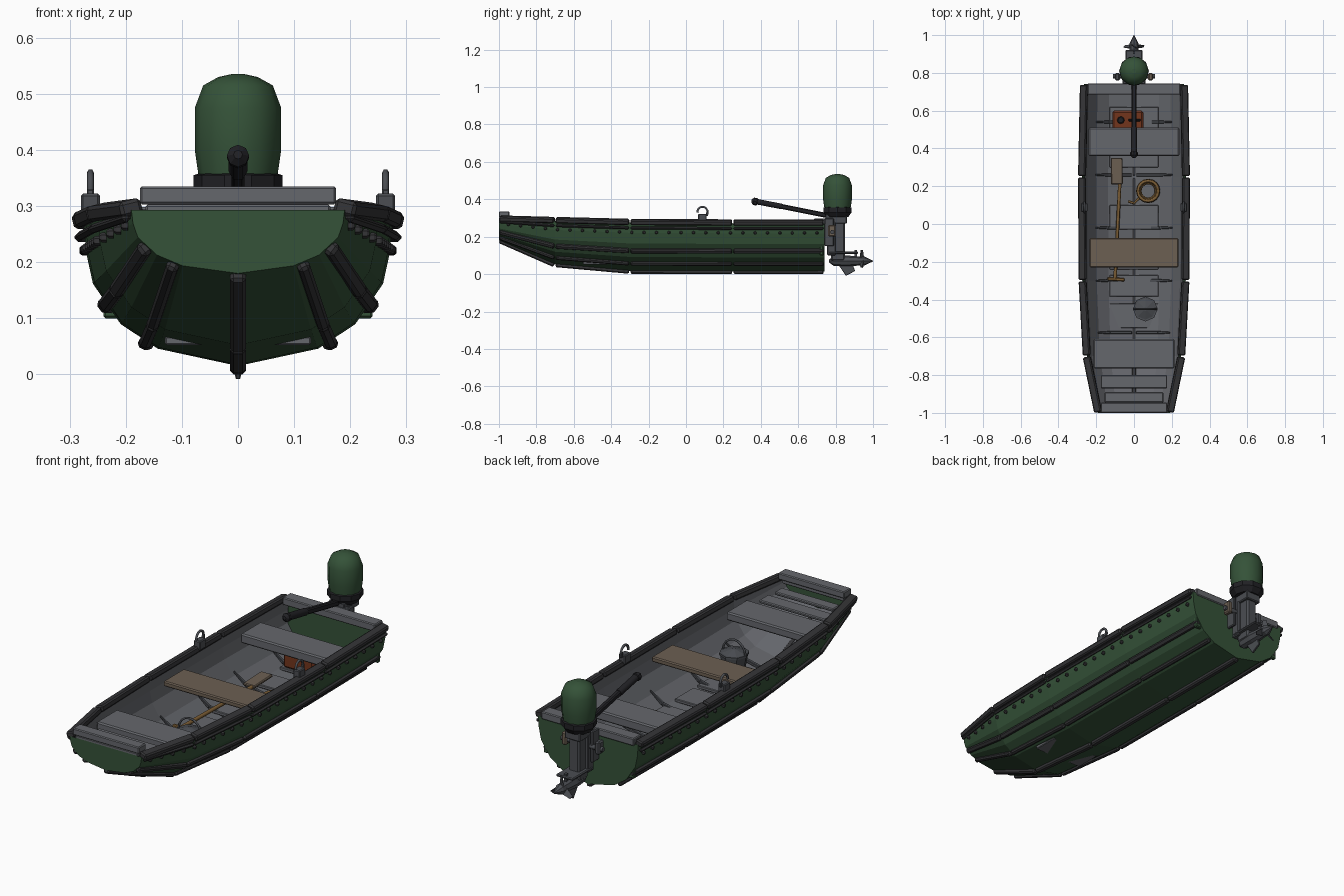
import bpy, math
from mathutils import Vector, Matrix

if "Cube" in bpy.data.objects:
    bpy.data.objects.remove(bpy.data.objects["Cube"])

def mat(name, c):
    m = bpy.data.materials.new(name)
    m.diffuse_color = (*c, 1)
    m.use_nodes = True
    m.node_tree.nodes["Principled BSDF"].inputs["Base Color"].default_value = m.diffuse_color
    return m

GREEN = mat("green paint", (.035, .085, .04))
METAL = mat("grey metal", (.13, .135, .15))
DARK = mat("dark trim", (.035, .035, .038))
BLACK = mat("black", (.015, .015, .018))
STEEL = mat("steel", (.07, .075, .085))
WOOD = mat("wood", (.15, .115, .085))
ROPE = mat("rope", (.2, .11, .035))
RED = mat("tank red", (.17, .035, .012))

def mesh(name, verts, faces, m, bevel=0):
    me = bpy.data.meshes.new(name)
    me.from_pydata([tuple(v) for v in verts], [], faces)
    me.update()
    me.materials.append(m)
    o = bpy.data.objects.new(name, me)
    bpy.context.collection.objects.link(o)
    if bevel:
        b = o.modifiers.new("bevel", 'BEVEL')
        b.width, b.segments = bevel, 1
    return o

BOXF = [(0, 1, 3, 2), (4, 6, 7, 5), (0, 4, 5, 1), (2, 3, 7, 6), (0, 2, 6, 4), (1, 5, 7, 3)]

def box(name, x, y, z, m, bevel=.004):
    return mesh(name, [(a, b, c) for a in x for b in y for c in z], BOXF, m, bevel)

def bar(name, p, q, w, h, m, up=(0, 0, 1), bevel=.004, taper=1):
    """Box running from p to q; w across, h along up."""
    p, q = Vector(p), Vector(q)
    d = (q - p).normalized()
    s = d.cross(Vector(up)).normalized()
    u = s.cross(d)
    vs = [e + s * (i * w * k / 2) + u * (j * h * k / 2)
          for e, k in ((p, 1), (q, taper)) for i in (-1, 1) for j in (-1, 1)]
    return mesh(name, vs, BOXF, m, bevel)

def lathe(name, prof, n, m, loc, axis=(0, 0, 1), smooth=False):
    """Revolve (radius, height) points about an axis."""
    rot = Vector((0, 0, 1)).rotation_difference(Vector(axis)).to_matrix()
    vs = [rot @ Vector((r * math.cos(2 * math.pi * i / n), r * math.sin(2 * math.pi * i / n), h)) + Vector(loc)
          for r, h in prof for i in range(n)]
    fs = [(k * n + i, k * n + (i + 1) % n, (k + 1) * n + (i + 1) % n, (k + 1) * n + i)
          for k in range(len(prof) - 1) for i in range(n)]
    fs += [tuple(range(n))[::-1], tuple(range((len(prof) - 1) * n, len(prof) * n))]
    o = mesh(name, vs, fs, m)
    if smooth:
        for p in o.data.polygons:
            p.use_smooth = len(p.vertices) == 4
    return o

def tube(name, pts, r, m, cyclic=False):
    c = bpy.data.curves.new(name, 'CURVE')
    c.dimensions, c.bevel_depth, c.bevel_resolution, c.use_fill_caps = '3D', r, 1, True
    s = c.splines.new('POLY')
    s.points.add(len(pts) - 1)
    for sp, p in zip(s.points, pts):
        sp.co = (*p, 1)
    s.use_cyclic_u = cyclic
    c.materials.append(m)
    o = bpy.data.objects.new(name, c)
    bpy.context.collection.objects.link(o)
    return o

# Hull stations: y, half width, sheer z, keel z; and the shared cross-section
ST = [(-1, .19, .293, .18), (-.7, .25, .285, .052), (-.3, .272, .275, .017), (.25, .275, .272, .015), (.74, .265, .272, .015)]
SEC = [(1, 1), (.985, .79), (.94, .57), (.76, .29), (.52, .12), (0, 0)]

def pt(st, u, v):
    y, w, top, keel = st
    return Vector((w * u, y, keel + (top - keel) * v))

def station(y):
    for a, b in zip(ST, ST[1:]):
        if y <= b[0]:
            t = (y - a[0]) / (b[0] - a[0])
            return tuple(i + (j - i) * t for i, j in zip(a, b))
    return ST[-1]

def loft(name, inset, m, caps):
    ring = SEC + [(-u, v) for u, v in SEC[-2::-1]]
    n, vs, fs = len(ring), [], []
    for y, w, top, keel in ST:
        vs += [pt((y, w - inset, top, keel + inset), u, v) for u, v in ring]
    for k in range(len(ST) - 1):
        fs += [(k * n + i, k * n + i + 1, (k + 1) * n + i + 1, (k + 1) * n + i) for i in range(n - 1)]
    if caps:
        fs += [tuple(range(n)), tuple(range((len(ST) - 1) * n, len(ST) * n))[::-1]]
    return mesh(name, vs, fs, m)

loft("hull", 0, GREEN, True)
loft("hull_lining", .012, METAL, False)

# Gunwales, rub strips, bottom strakes and keel, one bar per hull segment
for a, b in zip(ST, ST[1:]):
    g = Vector((0, .004, 0))
    bar("keel", pt(a, 0, 0) + g, pt(b, 0, 0) - g, .028, .03, DARK, bevel=.006)
    for s in (-1, 1):
        for name, u, v, w, h, off, nrm in (
                ("gunwale", 1, 1, .04, .028, (0, 0, .004), (.25, 0, 1)),
                ("rub_strip", 1, .9, .016, .016, (.008, 0, -.002), (0, 0, 1)),
                ("upper_strake", .85, .43, .026, .022, (.004, 0, -.003), (.8, 0, -.6)),
                ("lower_strake", .6, .17, .022, .02, (.002, 0, -.004), (.45, 0, -.9))):
            p, q = (pt(st, u, v) + Vector(off) + e for st, e in ((a, g), (b, -g)))
            flip = Matrix.Diagonal((s, 1, 1))
            bar(name, flip @ p, flip @ q, w, h, DARK, flip @ Vector(nrm), .006)

# Rivets along both sides
for i in range(26):
    p = pt(station(-.95 + i * .066), .988, .8)
    for s in (-1, 1):
        lathe("rivet", [(.009, 0), (.009, .008), (.005, .013)], 6, DARK, (s * (p.x - .002), p.y, p.z), (s, 0, 0))

# Bow and transom caps, bow steps, seats
box("bow_cap", (-.175, .175), (-1, -.945), (.303, .335), METAL)
box("bow_cap_support", (-.165, .165), (-.995, -.96), (.28, .303), METAL)
box("bow_step_front", (-.155, .155), (-.945, -.89), (.255, .27), METAL)
box("bow_step_rear", (-.175, .175), (-.87, -.8), (.245, .26), METAL)
box("transom_cap", (-.245, .245), (.685, .745), (.262, .298), METAL)
box("transom_pad", (-.24, .24), (.715, .735), (.1, .262), GREEN)
box("bow_seat", (-.215, .215), (-.765, -.61), (.225, .265), METAL, .006)
box("wood_seat", (-.235, .235), (-.23, -.075), (.225, .25), WOOD, .005)
box("rear_seat", (-.24, .24), (.36, .51), (.205, .25), METAL, .006)

# Floor boards and ribs
for y0, y1 in ((.5, .62), (.3, .42), (-.03, .1), (-.24, -.1), (-.385, -.27), (-.55, -.42)):
    box("floor_board", (-.13, .13), (y0, y1), (.052, .068), METAL, .003)
for y in (-.575, -.3, -.02, .26, .54):
    st = station(y)
    for s in (-1, 1):
        f = Vector((s, 1, 1))
        a, b, c = (pt(st, u, v) * f + Vector((0, 0, .022)) for u, v in ((.05, .02), (.5, .13), (.74, .31)))
        bar("rib_floor", a, b, .016, .014, STEEL, bevel=.002)
        bar("rib_side", b, c, .016, .014, STEEL, bevel=.002, taper=.5)

# Oarlocks: block, pin and open hook
for s in (-1, 1):
    x = s * .263
    box("oarlock_block", (x - .017, x + .017), (.065, .11), (.278, .322), STEEL)
    arc = [(x, .088 + .027 * math.cos(t), .333 + .027 * math.sin(t))
           for t in (math.radians(-10 + 25 * i) for i in range(9))]
    tube("oarlock_hook", arc, .006, STEEL)
    bar("oarlock_pin", (x, .112, .31), (x, .115, .335), .012, .012, STEEL, (0, 1, 0), .002)

# Fuel tank
box("fuel_tank", (-.115, .05), (.5, .6), (.068, .15), RED, .01)
lathe("fuel_cap", [(.02, 0), (.02, .014), (.014, .018)], 8, BLACK, (-.07, .55, .149))
bar("fuel_handle", (-.03, .55, .162), (.035, .55, .162), .014, .012, BLACK)

# Paddle
tube("paddle_shaft", [(-.1, -.285, .085), (-.075, .22, .095)], .009, ROPE)
bar("paddle_blade", (-.09, .21, .097), (-.092, .35, .1), .062, .014, WOOD)
bar("paddle_grip", (-.14, -.29, .085), (-.05, -.295, .085), .018, .018, ROPE)

# Rope coil
for r, z in ((.056, .076), (.05, .09), (.054, .103), (.043, .079)):
    tube("rope_coil", [(.075 + r * math.cos(math.tau * i / 16), .175 + r * math.sin(math.tau * i / 16), z)
                       for i in range(16)], .008, ROPE, True)
tube("rope_tail", [(.03, .14, .08), (0, .11, .077), (-.03, .12, .077)], .007, ROPE)

# Bucket with bail handle
lathe("bucket", [(.045, 0), (.062, .1), (.066, .1), (.066, .11), (.056, .11), (.01, .125)], 8, STEEL, (.06, -.45, .066))
tube("bucket_handle", [(.06 + .06 * math.cos(math.pi * i / 8), -.45, .17 + .065 * math.sin(math.pi * i / 8))
                       for i in range(9)], .005, STEEL)

# Outboard motor: cowl, collar, leg, clamp
Y = .81
lathe("motor_cowl", [(.07, .352), (.077, .4), (.077, .475), (.062, .515), (.035, .53), (.012, .535)], 12, GREEN, (0, Y, 0), smooth=True)
lathe("motor_collar", [(.06, .305), (.079, .33), (.079, .355), (.07, .358)], 10, BLACK, (0, Y, 0))
box("motor_mount", (-.04, .04), (.745, .86), (.27, .32), STEEL)
box("motor_leg", (-.028, .028), (.775, .85), (.07, .3), STEEL, .008)
box("motor_leg_plate", (-.042, .042), (.755, .8), (.1, .28), STEEL)
box("clamp_plate", (-.06, .06), (.742, .765), (.16, .3), STEEL)
tube("clamp_bar", [(-.11, .782, .225), (.11, .782, .225)], .012, STEEL)
for s in (-1, 1):
    box("clamp_pad", sorted((s * .075, s * .1)), (.76, .8), (.2, .262), WOOD if s > 0 else STEEL, .006)
    box("clamp_arm", sorted((s * .045, s * .06)), (.74, .79), (.15, .3), STEEL)

# Lower unit: plate, gear case, skeg, propeller
box("cavitation_plate", (-.045, .045), (.765, .92), (.108, .12), STEEL)
box("plate_fin", (-.006, .006), (.9, .914), (.09, .13), STEEL, 0)
lathe("gear_case", [(.008, .765), (.026, .79), (.03, .86), (.024, .925)], 8, STEEL, (0, 0, .07), (0, 1, 0))
bar("skeg", (0, .85, .06), (0, .88, .004), .07, .012, STEEL, (1, 0, 0), .002, .8)
lathe("propeller_hub", [(.024, .925), (.024, .955), (.014, .975), (.002, 1)], 8, STEEL, (0, 0, .07), (0, 1, 0))
for k in range(3):
    t = math.radians(90 + 120 * k)
    d = Vector((math.cos(t), 0, math.sin(t)))
    side = Vector((0, 1, 0)).cross(d)
    o = Vector((0, .94, .07))
    bar("propeller_blade", o + d * .015, o + d * .06, .034, .006, STEEL, Vector((0, 1, 0)) + side * .7, 0, .5)

# Tiller arm, grip and end knob
bar("tiller_arm", (0, .76, .312), (0, .49, .366), .024, .026, BLACK, bevel=.005)
tube("tiller_grip", [(0, .51, .362), (0, .37, .389)], .017, BLACK)
lathe("tiller_knob", [(.008, -.02), (.02, -.008), (.02, .008), (.008, .02)], 8, BLACK, (0, .37, .388), (0, -1, .19))
